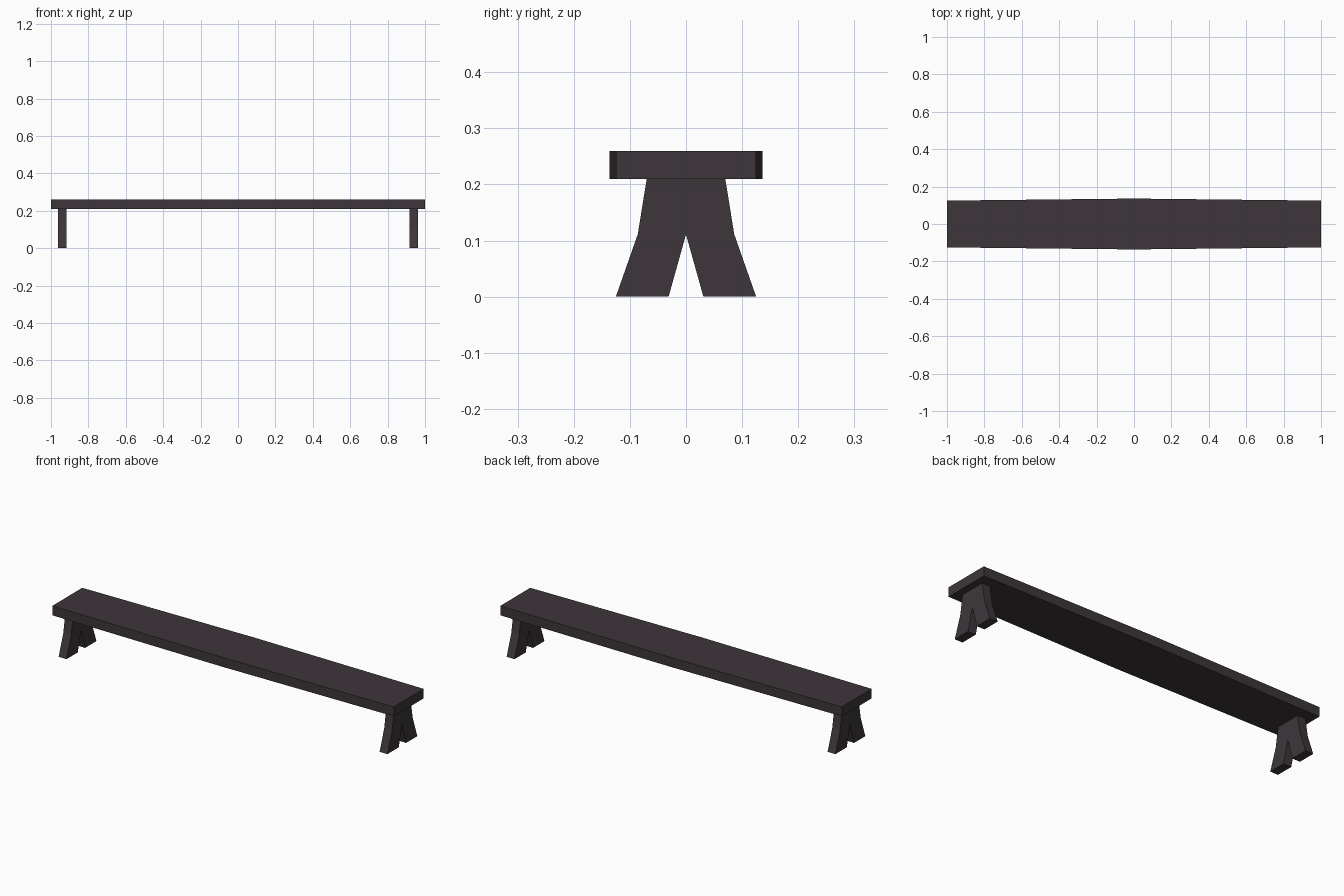
import bpy, bmesh
from mathutils import Vector

if "Cube" in bpy.data.objects:
    bpy.data.objects.remove(bpy.data.objects["Cube"])

wood = bpy.data.materials.new("dark wood")
wood.diffuse_color = (0.047, 0.037, 0.043, 1)
wood.use_nodes = True
wood.node_tree.nodes["Principled BSDF"].inputs["Base Color"].default_value = wood.diffuse_color


def prism(name, outline, extrude):
    """Extrude a flat outline into a closed solid."""
    bm = bmesh.new()
    face = bm.faces.new([bm.verts.new(p) for p in outline])
    res = bmesh.ops.extrude_face_region(bm, geom=[face], use_keep_orig=True)
    moved = [g for g in res["geom"] if isinstance(g, bmesh.types.BMVert)]
    bmesh.ops.translate(bm, verts=moved, vec=Vector(extrude))
    bmesh.ops.recalc_face_normals(bm, faces=bm.faces)
    mesh = bpy.data.meshes.new(name)
    bm.to_mesh(mesh)
    bm.free()
    mesh.materials.append(wood)
    obj = bpy.data.objects.new(name, mesh)
    bpy.context.collection.objects.link(obj)
    return obj


# Seat plank, slightly wider in the middle
half = [(-1, 0.125), (0, 0.136), (1, 0.125)]
seat = [(x, -y, 0.21) for x, y in half] + [(x, y, 0.21) for x, y in reversed(half)]
prism("seat", seat, (0, 0, 0.05))

# Splayed legs with a V notch, one at each end
side = [(0.031, 0), (0.125, 0), (0.086, 0.111), (0.07, 0.21)]
profile = [(0, 0.111)] + side + [(-y, z) for y, z in reversed(side)]
for name, x in (("left_leg", -0.963), ("right_leg", 0.917)):
    prism(name, [(x, y, z) for y, z in profile], (0.046, 0, 0))
